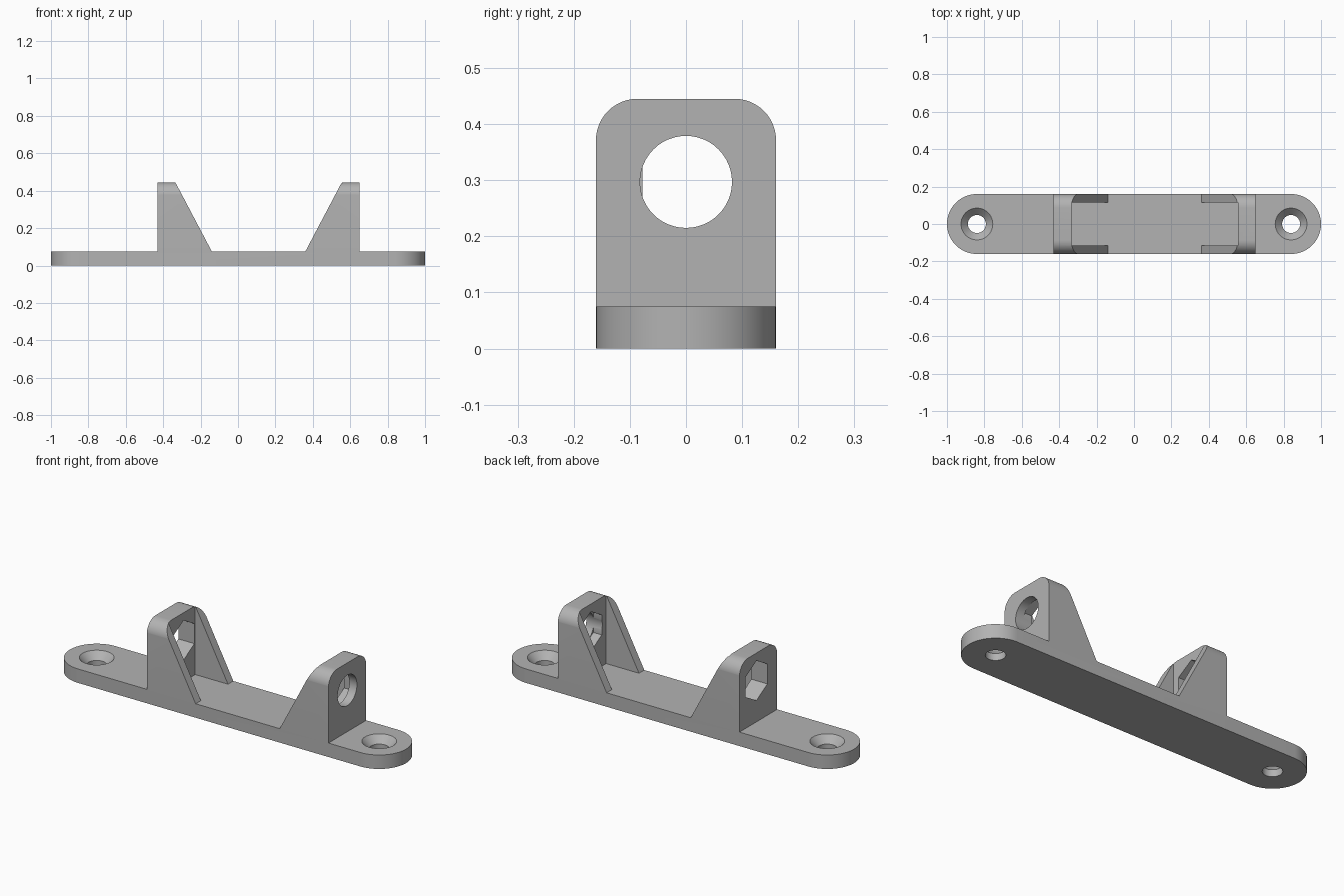
import bpy, bmesh
from math import pi, cos, sin, radians

cube = bpy.data.objects.get("Cube")
if cube:
    bpy.data.objects.remove(cube, do_unlink=True)

HALF_W = 0.16      # half width of the bracket
PLATE = 0.075      # base plate thickness
TOP = 0.445        # top of the uprights
AXLE_Z = 0.297     # height of the axle holes

grey = bpy.data.materials.new("plain_grey")
grey.use_nodes = True
colour = (0.45, 0.45, 0.45, 1)
grey.diffuse_color = colour
grey.node_tree.nodes["Principled BSDF"].inputs["Base Color"].default_value = colour


def arc(cx, cy, r, start, end, n):
    """Points along an arc, angles in degrees."""
    angles = [radians(start + (end - start) * i / n) for i in range(n + 1)]
    return [(cx + r * cos(a), cy + r * sin(a)) for a in angles]


def finish(name, bm):
    bmesh.ops.recalc_face_normals(bm, faces=bm.faces)
    mesh = bpy.data.meshes.new(name)
    bm.to_mesh(mesh)
    bm.free()
    mesh.materials.append(grey)
    obj = bpy.data.objects.new(name, mesh)
    bpy.context.collection.objects.link(obj)
    return obj


def prism(name, outline, axis, lo, hi):
    """Extrude a 2D outline along x (outline y,z), y (x,z) or z (x,y)."""
    place = {"x": lambda a, b, d: (d, a, b),
             "y": lambda a, b, d: (a, d, b),
             "z": lambda a, b, d: (a, b, d)}[axis]
    bm = bmesh.new()
    ends = [[bm.verts.new(place(a, b, d)) for a, b in outline] for d in (lo, hi)]
    bm.faces.new(ends[0])
    bm.faces.new(ends[1])
    n = len(outline)
    for i in range(n):
        j = (i + 1) % n
        bm.faces.new((ends[0][i], ends[0][j], ends[1][j], ends[1][i]))
    return finish(name, bm)


def lathe(name, profile, cx, n=48):
    """Solid of revolution about a vertical line at x = cx."""
    bm = bmesh.new()
    rings = [[bm.verts.new((cx + r * cos(2 * pi * i / n), r * sin(2 * pi * i / n), z))
              for i in range(n)] for r, z in profile]
    bm.faces.new(rings[0])
    bm.faces.new(rings[-1])
    for a, b in zip(rings, rings[1:]):
        for i in range(n):
            j = (i + 1) % n
            bm.faces.new((a[i], a[j], b[j], b[i]))
    return finish(name, bm)


def combine(target, other, operation):
    mod = target.modifiers.new(operation.lower(), "BOOLEAN")
    mod.operation = operation
    mod.solver = "EXACT"
    mod.object = other
    bpy.context.view_layer.objects.active = target
    bpy.ops.object.modifier_apply(modifier=mod.name)
    bpy.data.objects.remove(other, do_unlink=True)


# Side silhouette: base plate with two sloped uprights
silhouette = [(-1.1, 0), (1.1, 0), (1.1, PLATE),
              (0.65, PLATE), (0.65, TOP), (0.555, TOP), (0.36, PLATE),
              (-0.14, PLATE), (-0.335, TOP), (-0.43, TOP), (-0.43, PLATE),
              (-1.1, PLATE)]
bracket = prism("mounting_bracket", silhouette, "y", -0.3, 0.3)

# Round the plate ends in plan
end_x = 1 - HALF_W
plan = arc(end_x, 0, HALF_W, -90, 90, 32) + arc(-end_x, 0, HALF_W, 90, 270, 32)
combine(bracket, prism("plan_shape", plan, "z", -0.1, 0.6), "INTERSECT")

# Round the top corners of the uprights
r = 0.0735
side = HALF_W + 0.0005
arch = ([(-side, -0.1), (side, -0.1)]
        + arc(side - r, TOP - r, r, 0, 90, 12)
        + arc(r - side, TOP - r, r, 90, 180, 12))
combine(bracket, prism("arch_shape", arch, "x", -1.2, 1.2), "INTERSECT")

# Hollow between the side gussets
w = 0.115
hollow = [(-w, PLATE), (w, PLATE), (w, 0.6), (-w, 0.6)]
combine(bracket, prism("gusset_hollow", hollow, "x", -0.335, 0.555), "DIFFERENCE")

# Hexagonal opening: through the right upright, a pocket in the left one
hexagon = arc(0.0155, AXLE_Z, 0.107, 30, 330, 5)
combine(bracket, prism("hex_opening", hexagon, "x", -0.6, 0.605), "DIFFERENCE")

# Round axle hole in the left upright
circle = arc(0, AXLE_Z, 0.082, 0, 352.5, 47)
combine(bracket, prism("axle_hole", circle, "x", 0.5, 0.8), "DIFFERENCE")

# Countersunk screw holes at both ends
for s in (-1, 1):
    profile = [(0.048, -0.1), (0.048, 0.037), (0.085, PLATE), (0.085, 0.2)]
    combine(bracket, lathe("screw_hole", profile, s * end_x), "DIFFERENCE")

# Smooth curved walls, crisp edges
bpy.ops.object.select_all(action="DESELECT")
bracket.select_set(True)
bpy.context.view_layer.objects.active = bracket
bpy.ops.object.shade_smooth_by_angle(angle=radians(25))
